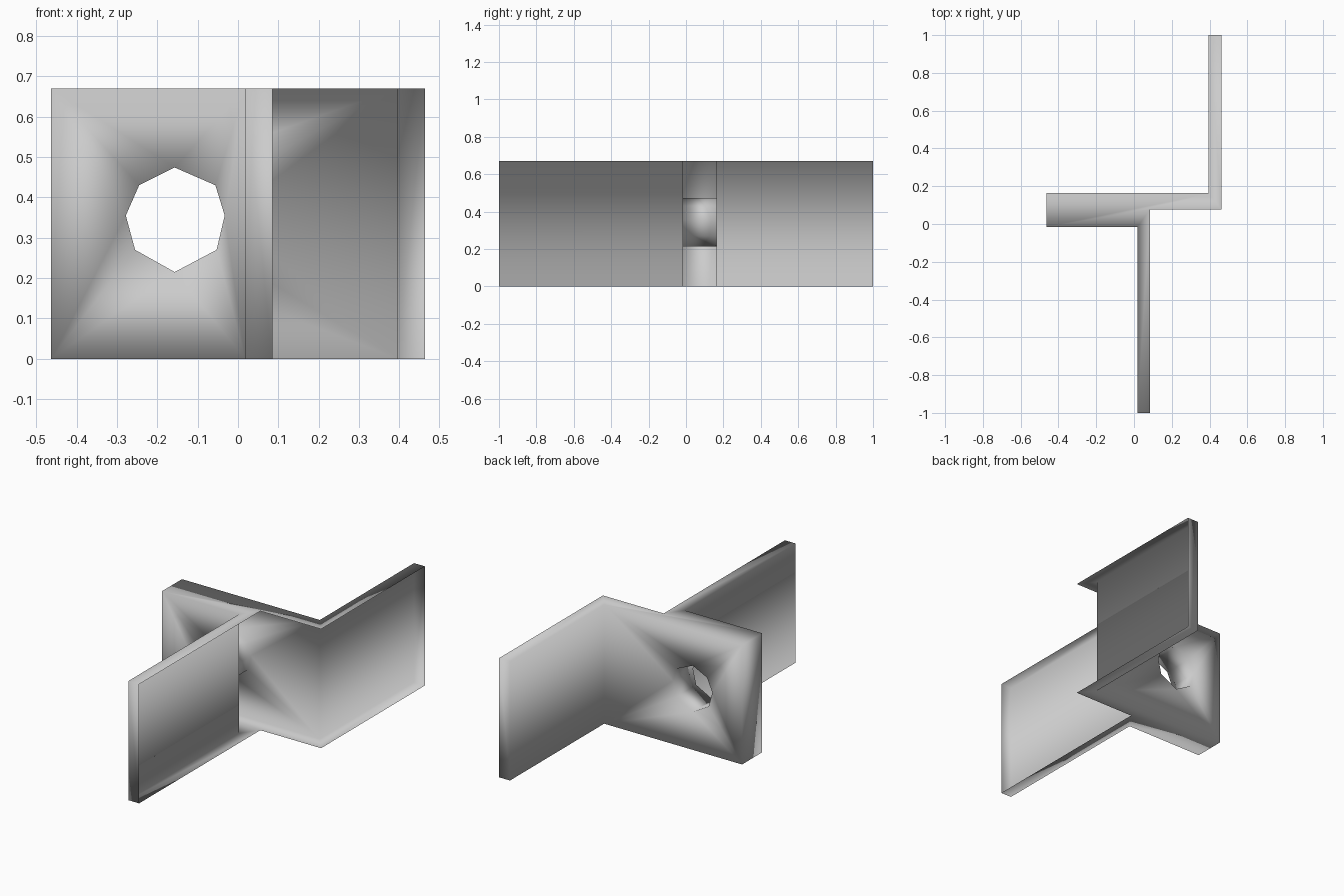
import bpy
import bmesh

cube = bpy.data.objects.get("Cube")
if cube:
    bpy.data.objects.remove(cube, do_unlink=True)

HEIGHT = 0.67
FRONT, BACK = -0.015, 0.163

# Plan outline: front arm, pierced block, rear arm
outline = [(0.085, -1), (0.018, -1), (0.018, FRONT), (-0.463, FRONT),
           (-0.463, BACK), (0.395, BACK), (0.395, 1), (0.463, 1),
           (0.463, 0.077), (0.085, 0.077)]
PIERCED = (2, 4)      # walls cut by the opening
WALLS = 7             # the remaining walls on the right side are open

# Eight-sided opening, as x and z
opening = [(-0.157, 0.474), (-0.056, 0.43), (-0.033, 0.355), (-0.053, 0.27),
           (-0.157, 0.215), (-0.255, 0.27), (-0.278, 0.355), (-0.245, 0.43)]

bm = bmesh.new()
bottom = [bm.verts.new((x, y, 0)) for x, y in outline]
top = [bm.verts.new((x, y, HEIGHT)) for x, y in outline]
rims = {i: [bm.verts.new((x, y, z)) for x, z in opening]
        for i, y in zip(PIERCED, (FRONT, BACK))}


def edge_loop(verts):
    """Edges joining verts in a closed ring, reusing any that exist."""
    pairs = zip(verts, verts[1:] + verts[:1])
    return [bm.edges.get(p) or bm.edges.new(p) for p in pairs]


# Top and bottom plates
top_plate = bm.faces.new(top)
bm.faces.new(bottom)

# Upright walls, two of them filled around the opening
for i in range(WALLS):
    corners = [bottom[i], bottom[i + 1], top[i + 1], top[i]]
    if i in PIERCED:
        edges = edge_loop(corners) + edge_loop(rims[i])
        bmesh.ops.triangle_fill(bm, edges=edges, use_beauty=True,
                                normal=(0, -1 if i == PIERCED[0] else 1, 0))
    else:
        bm.faces.new(corners)

# Lining of the opening
near, far = (rims[i] for i in PIERCED)
for i in range(len(opening)):
    j = (i + 1) % len(opening)
    bm.faces.new((near[i], near[j], far[j], far[i]))

# Consistent outward normals and smooth shading throughout
bmesh.ops.recalc_face_normals(bm, faces=bm.faces[:])
top_plate.normal_update()
if top_plate.normal.z < 0:
    bmesh.ops.reverse_faces(bm, faces=bm.faces[:])
for face in bm.faces:
    face.smooth = True

mesh = bpy.data.meshes.new("pierced_bracket")
bm.to_mesh(mesh)
bm.free()
bracket = bpy.data.objects.new("pierced_bracket", mesh)
bpy.context.collection.objects.link(bracket)

# Plain grey finish
grey = bpy.data.materials.new("light_grey")
grey.use_nodes = True
colour = (0.6, 0.6, 0.6, 1)
grey.diffuse_color = colour
grey.node_tree.nodes["Principled BSDF"].inputs["Base Color"].default_value = colour
mesh.materials.append(grey)
